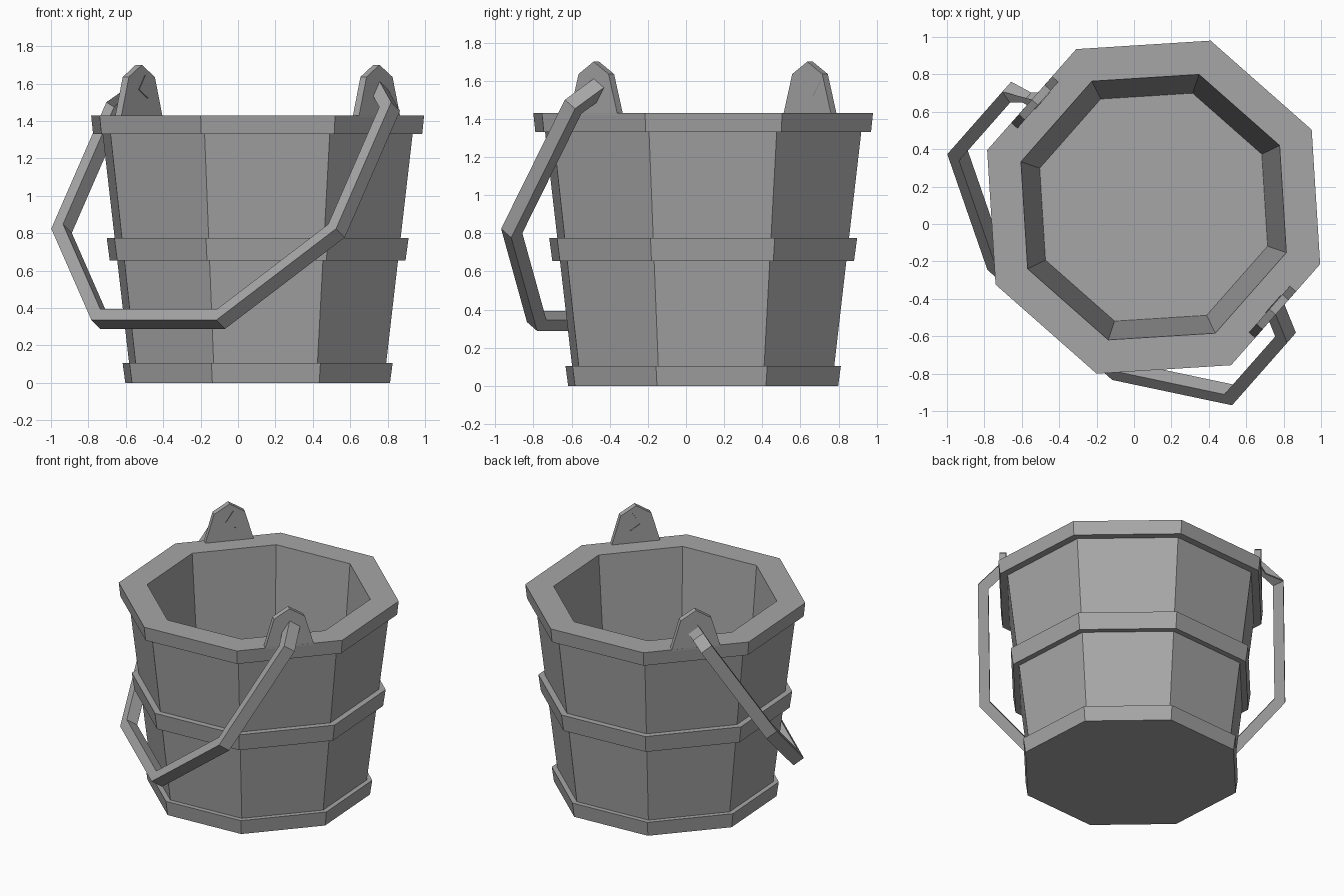
import bpy, bmesh, math
from mathutils import Vector

cube = bpy.data.objects.get("Cube")
if cube:
    bpy.data.objects.remove(cube, do_unlink=True)

SIDES = 8
CENTER = Vector((0.105, 0.09, 0))
TURN = math.radians(-18.9)                 # direction of one bucket corner
FACING = TURN - math.pi / SIDES            # direction of the handle axis
AXIS = Vector((math.cos(FACING), math.sin(FACING), 0))
SIDE = Vector((-AXIS.y, AXIS.x, 0))
UP = Vector((0, 0, 1))

grey = bpy.data.materials.new("plain_grey")
grey.use_nodes = True
grey.diffuse_color = (0.38, 0.38, 0.38, 1)
grey.node_tree.nodes["Principled BSDF"].inputs["Base Color"].default_value = grey.diffuse_color


def skin(name, rings, closed=False):
    """Join matching rings of points with quads; cap the ends unless closed."""
    bm = bmesh.new()
    loops = [[bm.verts.new(p) for p in ring] for ring in rings]
    pairs = list(zip(loops, loops[1:]))
    if closed:
        pairs.append((loops[-1], loops[0]))
    else:
        bm.faces.new(loops[0])
        bm.faces.new(loops[-1])
    n = len(loops[0])
    for a, b in pairs:
        for i in range(n):
            j = (i + 1) % n
            bm.faces.new((a[i], a[j], b[j], b[i]))
    bmesh.ops.recalc_face_normals(bm, faces=bm.faces)
    mesh = bpy.data.meshes.new(name)
    bm.to_mesh(mesh)
    bm.free()
    mesh.materials.append(grey)
    obj = bpy.data.objects.new(name, mesh)
    bpy.context.collection.objects.link(obj)
    return obj


def octagon(r, z):
    angles = [TURN + i * math.tau / SIDES for i in range(SIDES)]
    return [CENTER + Vector((r * math.cos(a), r * math.sin(a), z)) for a in angles]


def lathe(name, profile, closed=False):
    return skin(name, [octagon(r, z) for r, z in profile], closed)


# Staved body with its hollow, and the base, hoop and rim around it
lathe("bucket_body", [(0.716, 0.02), (0.882, 1.38), (0.746, 1.38), (0.644, 0.11)])
lathe("base_hoop", [(0.748, 0), (0.763, 0.105), (0.70, 0.105)])
lathe("middle_hoop", [(0.836, 0.655), (0.853, 0.775), (0.77, 0.775), (0.77, 0.655)], True)
lathe("rim", [(0.93, 1.33), (0.941, 1.43), (0.75, 1.43), (0.742, 1.33)], True)

# Pointed lugs standing on opposite sides of the rim
half = [(0.168, 1.42), (0.105, 1.635)]
outline = half + [(0, 1.70)] + [(-t, z) for t, z in reversed(half)]
for name, sign in (("front_lug", 1), ("back_lug", -1)):
    skin(name, [[CENTER + AXIS * sign * s + SIDE * t + UP * z for t, z in outline]
                for s in (0.825, 0.869)])

# Handle: square bar bent in a plane that hangs forward from the lugs
HINGE = CENTER + SIDE * 0.035 + UP * 1.585
DROP = (SIDE * -0.55 - UP * 0.835).normalized()
NORMAL = AXIS.cross(DROP)
WIDTH, DEPTH = 0.07, 0.085
arm = [Vector((0.82, 0)), Vector((0.98, 0.145)), Vector((0.98, 0.925)), Vector((0.43, 1.49))]
path = arm + [Vector((-p.x, p.y)) for p in reversed(arm)]


def miter(i):
    """In-plane offset that keeps the bar an even width at each bend."""
    if i in (0, len(path) - 1):
        d = (path[1] - path[0]).normalized()
        return Vector((0, WIDTH / 2 / d.x)) * (1 if i == 0 else -1)
    a = (path[i] - path[i - 1]).normalized()
    b = (path[i + 1] - path[i]).normalized()
    na, nb = Vector((-a.y, a.x)), Vector((-b.y, b.x))
    m = (na + nb).normalized()
    return m * (WIDTH / 2 / m.dot(na))


rings = []
for i, p in enumerate(path):
    m = miter(i)
    rings.append([HINGE + AXIS * (p.x + k * m.x) + DROP * (p.y + k * m.y) + NORMAL * h * DEPTH / 2
                  for k, h in ((1, 1), (1, -1), (-1, -1), (-1, 1))])
skin("handle", rings)
